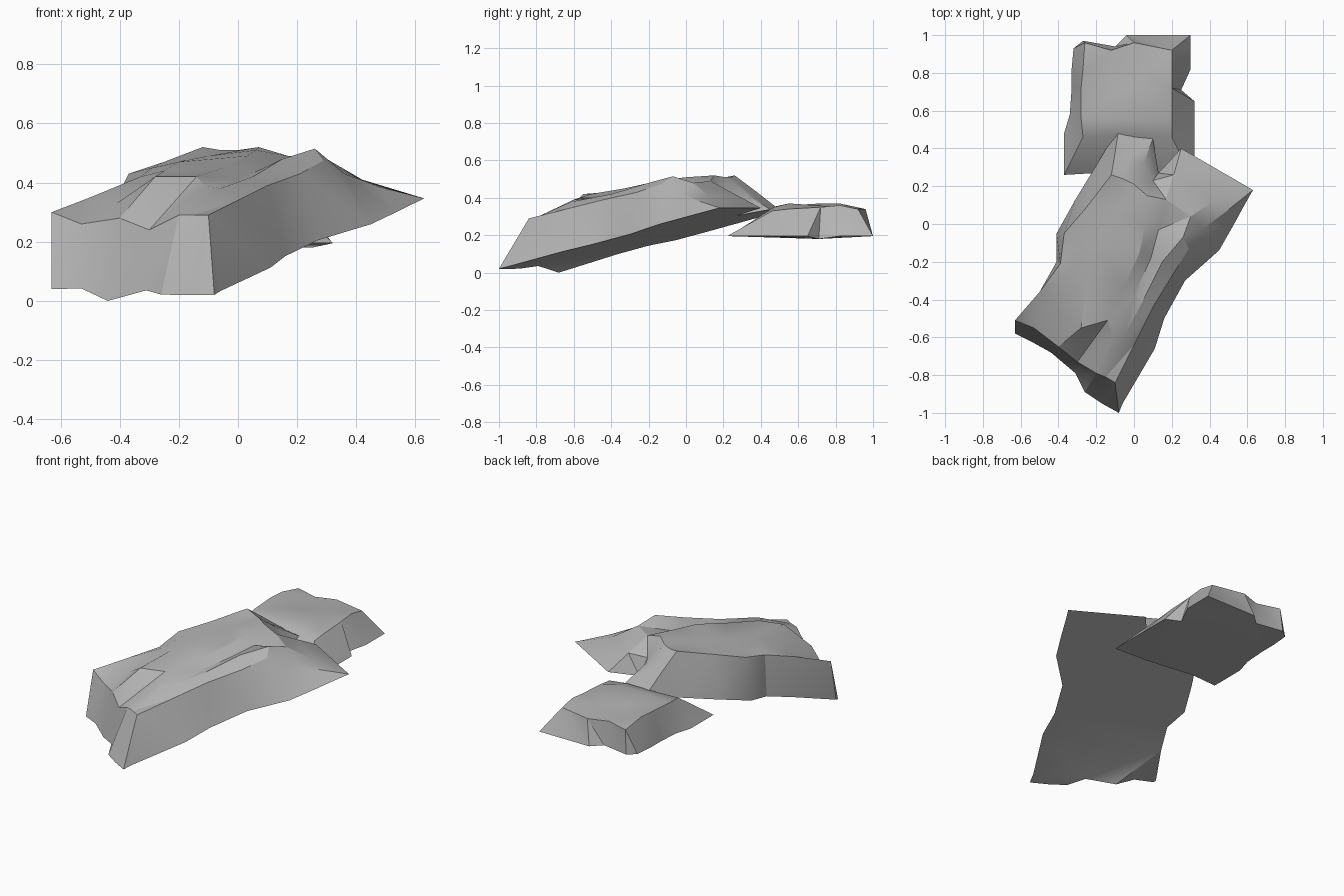
import bpy
import bmesh
import math
from mathutils import Vector

default_cube = bpy.data.objects.get("Cube")
if default_cube:
    bpy.data.objects.remove(default_cube, do_unlink=True)


def make_material(name, colour):
    material = bpy.data.materials.new(name)
    material.use_nodes = True
    material.diffuse_color = colour
    material.node_tree.nodes["Principled BSDF"].inputs["Base Color"].default_value = colour
    return material


stone_grey = make_material("stone grey", (0.45, 0.45, 0.45, 1))


def build_rock(name, top, left, right, front, back, ground):
    """Skin a rock: a grid of top points ringed by a base outline, with a flat underside."""
    bm = bmesh.new()

    def add_vertex(point):
        x, y = point[:2]
        z = point[2] if len(point) > 2 else ground(x, y)
        return bm.verts.new(Vector((x, y, z)))

    # Base outline points sit around the top points, with doubled corners merged later
    rows = [[front[0]] + front + [front[-1]]]
    for left_point, top_row, right_point in zip(left, top, right):
        rows.append([left_point] + top_row + [right_point])
    rows.append([back[0]] + back + [back[-1]])
    grid = [[add_vertex(point) for point in row] for row in rows]

    for near_row, far_row in zip(grid, grid[1:]):
        for j in range(len(near_row) - 1):
            bm.faces.new((near_row[j], near_row[j + 1], far_row[j + 1], far_row[j]))
    bmesh.ops.remove_doubles(bm, verts=bm.verts, dist=0.0005)

    # Underside
    rim = [edge for edge in bm.edges if edge.is_boundary]
    bmesh.ops.holes_fill(bm, edges=rim, sides=0)
    bmesh.ops.recalc_face_normals(bm, faces=bm.faces)
    bmesh.ops.triangulate(bm, faces=[face for face in bm.faces if len(face.verts) > 3])

    mesh = bpy.data.meshes.new(name)
    bm.to_mesh(mesh)
    bm.free()
    mesh.materials.append(stone_grey)
    rock = bpy.data.objects.new(name, mesh)
    bpy.context.collection.objects.link(rock)

    # Soft facets with crisp rims
    bpy.ops.object.select_all(action="DESELECT")
    rock.select_set(True)
    bpy.context.view_layer.objects.active = rock
    bpy.ops.object.shade_smooth_by_angle(angle=math.radians(30))
    return rock


def sloping_ground(x, y):
    return 0.12 * x + 0.204 * y + 0.234


def level_ground(x, y):
    return 0.195


# Large tilted slab: top rows run from the front end to the back end,
# each crossing the left rim, gully, plateau edge, ridge, valley, right ridge and right rim
build_rock(
    name="large_rock_slab",
    top=[
        [(-.63, -.51, .3), (-.53, -.55, .26), (-.4, -.65, .28), (-.3, -.73, .24),
         (-.2, -.79, .29), (-.15, -.81, .29), (-.1, -.84, .29)],
        [(-.5, -.36, .35), (-.41, -.46, .33), (-.28, -.55, .42), (-.14, -.51, .42),
         (-.11, -.6, .39), (-.06, -.61, .38), (0, -.64, .34)],
        [(-.39, -.21, .39), (-.33, -.26, .42), (-.25, -.3, .44), (-.05, -.33, .45),
         (0, -.38, .41), (.05, -.4, .42), (.1, -.44, .39)],
        [(-.37, -.05, .43), (-.29, -.08, .45), (-.2, -.1, .47), (.03, -.15, .49),
         (.09, -.18, .45), (.15, -.2, .48), (.21, -.26, .43)],
        [(-.25, .09, .47), (-.17, .07, .48), (-.1, .05, .49), (.06, 0, .51),
         (.13, -.03, .47), (.26, -.07, .515), (.29, -.13, .475)],
        [(-.12, .26, .52), (-.06, .24, .51), (0, .21, .51), (.07, .15, .52),
         (.17, .13, .49), (.3, .04, .48), (.36, -.03, .43)],
        [(-.1, .38, .43), (-.02, .35, .42), (.05, .32, .42), (.1, .23, .41),
         (.21, .26, .42), (.42, .12, .41), (.48, .06, .385)],
    ],
    left=[(-.63, -.56), (-.5, -.36), (-.41, -.2), (-.41, -.05), (-.31, .13), (-.2, .31), (-.14, .41)],
    right=[(-.06, -.95), (.11, -.66), (.16, -.5), (.27, -.3), (.45, -.14), (.53, 0), (.59, .11)],
    front=[(-.63, -.58), (-.53, -.63), (-.44, -.68, 0), (-.31, -.79),
           (-.26, -.89), (-.17, -.95), (-.08, -1)],
    back=[(-.08, .51), (0, .48), (.1, .45), (.13, .27), (.25, .4), (.44, .29), (.63, .18)],
    ground=sloping_ground,
)

# Small level rock behind it
build_rock(
    name="small_rock_slab",
    top=[
        [(-.27, .46, .35), (-.1, .47, .35), (.08, .47, .35), (.2, .46, .33)],
        [(-.28, .56, .36), (-.12, .55, .37), (.08, .55, .37), (.2, .55, .34)],
        [(-.28, .72, .37), (-.1, .7, .36), (.08, .7, .36), (.2, .72, .35)],
        [(-.27, .82, .37), (-.14, .8, .34), (.06, .8, .35), (.2, .82, .36)],
        [(-.26, .96, .34), (-.12, .92, .34), (0, .96, .34), (.2, .92, .34)],
    ],
    left=[(-.37, .48), (-.34, .58), (-.33, .72), (-.33, .82), (-.32, .93)],
    right=[(.32, .45), (.32, .65), (.25, .71, .18), (.3, .82), (.3, .92)],
    front=[(-.37, .26), (-.2, .27), (.1, .23), (.32, .22)],
    back=[(-.27, .97), (-.1, .94), (-.04, 1), (.3, 1)],
    ground=level_ground,
)
